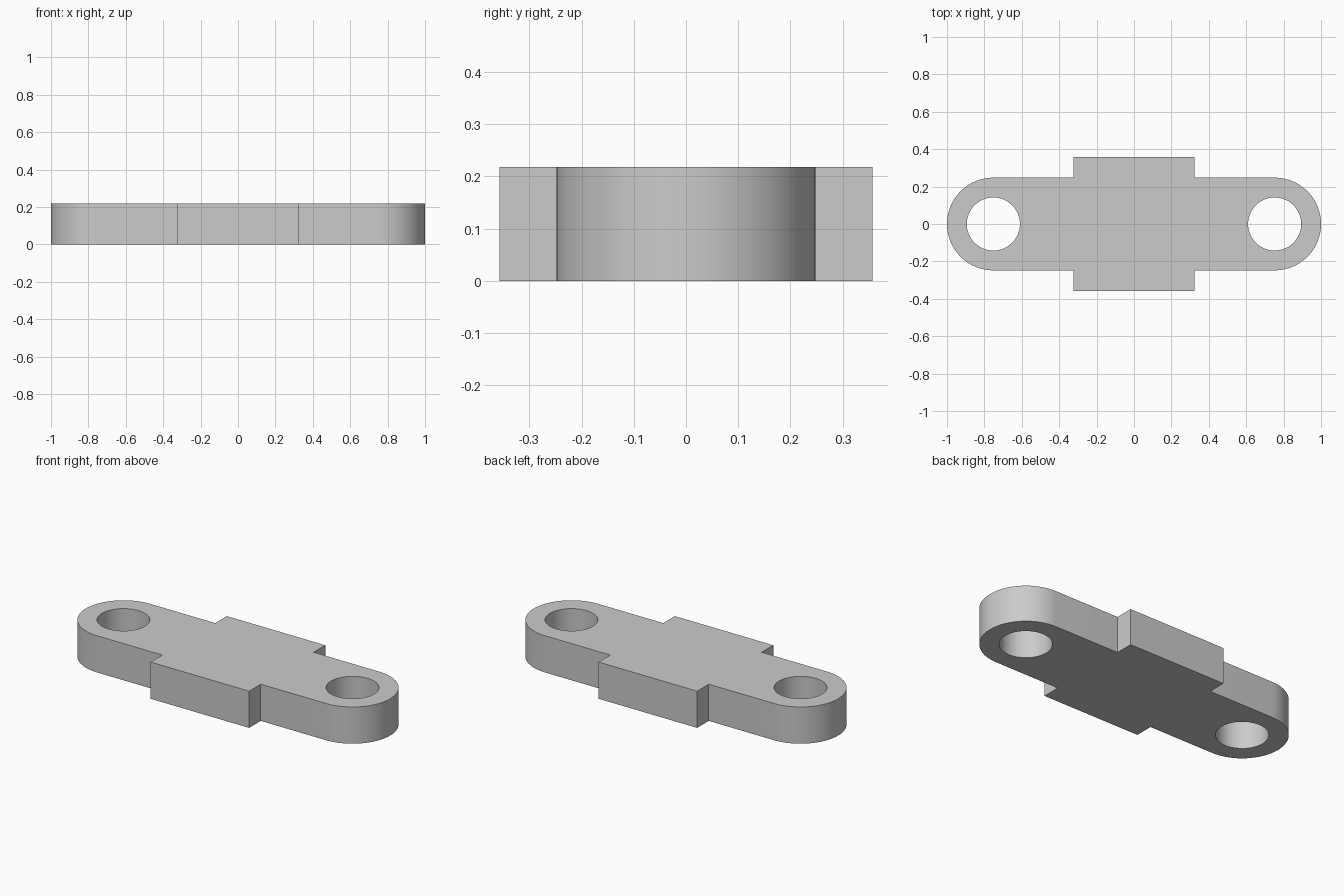
import bpy
import bmesh
from math import sin, cos, pi

HEIGHT = 0.218
HALF_WIDTH = 0.248          # also the radius of the rounded ends
END_X = 1 - HALF_WIDTH      # centre of the rounded ends and holes
HOLE_RADIUS = 0.142
BLOCK_X, BLOCK_Y = 0.323, 0.357
ARC_STEPS = 32

cube = bpy.data.objects.get("Cube")
if cube:
    bpy.data.objects.remove(cube, do_unlink=True)

grey = bpy.data.materials.new("plain_grey")
grey.use_nodes = True
colour = (0.6, 0.6, 0.6, 1)
grey.diffuse_color = colour
grey.node_tree.nodes["Principled BSDF"].inputs["Base Color"].default_value = colour


def prism(name, outline, bottom, top):
    """Extrude a counter-clockwise outline between two heights."""
    bm = bmesh.new()
    face = bm.faces.new([bm.verts.new((x, y, bottom)) for x, y in outline])
    result = bmesh.ops.extrude_face_region(bm, geom=[face])
    raised = [g for g in result["geom"] if isinstance(g, bmesh.types.BMVert)]
    bmesh.ops.translate(bm, verts=raised, vec=(0, 0, top - bottom))
    if not face.is_valid or len([f for f in bm.faces if len(f.verts) == len(outline)]) < 2:
        bm.faces.new([v for v in bm.verts if v not in raised])
    bmesh.ops.recalc_face_normals(bm, faces=bm.faces)
    mesh = bpy.data.meshes.new(name)
    bm.to_mesh(mesh)
    bm.free()
    mesh.materials.append(grey)
    obj = bpy.data.objects.new(name, mesh)
    bpy.context.collection.objects.link(obj)
    return obj


def arc(cx, radius, start, sweep, steps):
    return [(cx + radius * cos(start + sweep * i / steps),
             radius * sin(start + sweep * i / steps)) for i in range(steps + 1)]


# Link plate: rounded right end, step out to the wide middle, then the same turned half round
half = arc(END_X, HALF_WIDTH, -pi / 2, pi, ARC_STEPS)
half += [(BLOCK_X, HALF_WIDTH), (BLOCK_X, BLOCK_Y),
         (-BLOCK_X, BLOCK_Y), (-BLOCK_X, HALF_WIDTH)]
plate = prism("link_plate", half + [(-x, -y) for x, y in half], 0, HEIGHT)

# Pin hole through each end
cutters = []
for side, label in ((-1, "right"), (1, "left")):
    circle = arc(side * END_X, HOLE_RADIUS, 0, 2 * pi, 2 * ARC_STEPS)[:-1]
    cutter = prism(label + "_hole_cutter", circle, -0.1, HEIGHT + 0.1)
    cutter.hide_render = True
    cutters.append(cutter)
    cut = plate.modifiers.new(label + "_hole", "BOOLEAN")
    cut.operation = "DIFFERENCE"
    cut.solver = "EXACT"
    cut.object = cutter

# Apply the cuts, drop the cutters and smooth the round walls
bpy.ops.object.select_all(action="DESELECT")
plate.select_set(True)
bpy.context.view_layer.objects.active = plate
for name in [m.name for m in plate.modifiers]:
    bpy.ops.object.modifier_apply(modifier=name)
for cutter in cutters:
    bpy.data.objects.remove(cutter, do_unlink=True)
bpy.ops.object.shade_smooth_by_angle(angle=pi / 6)
